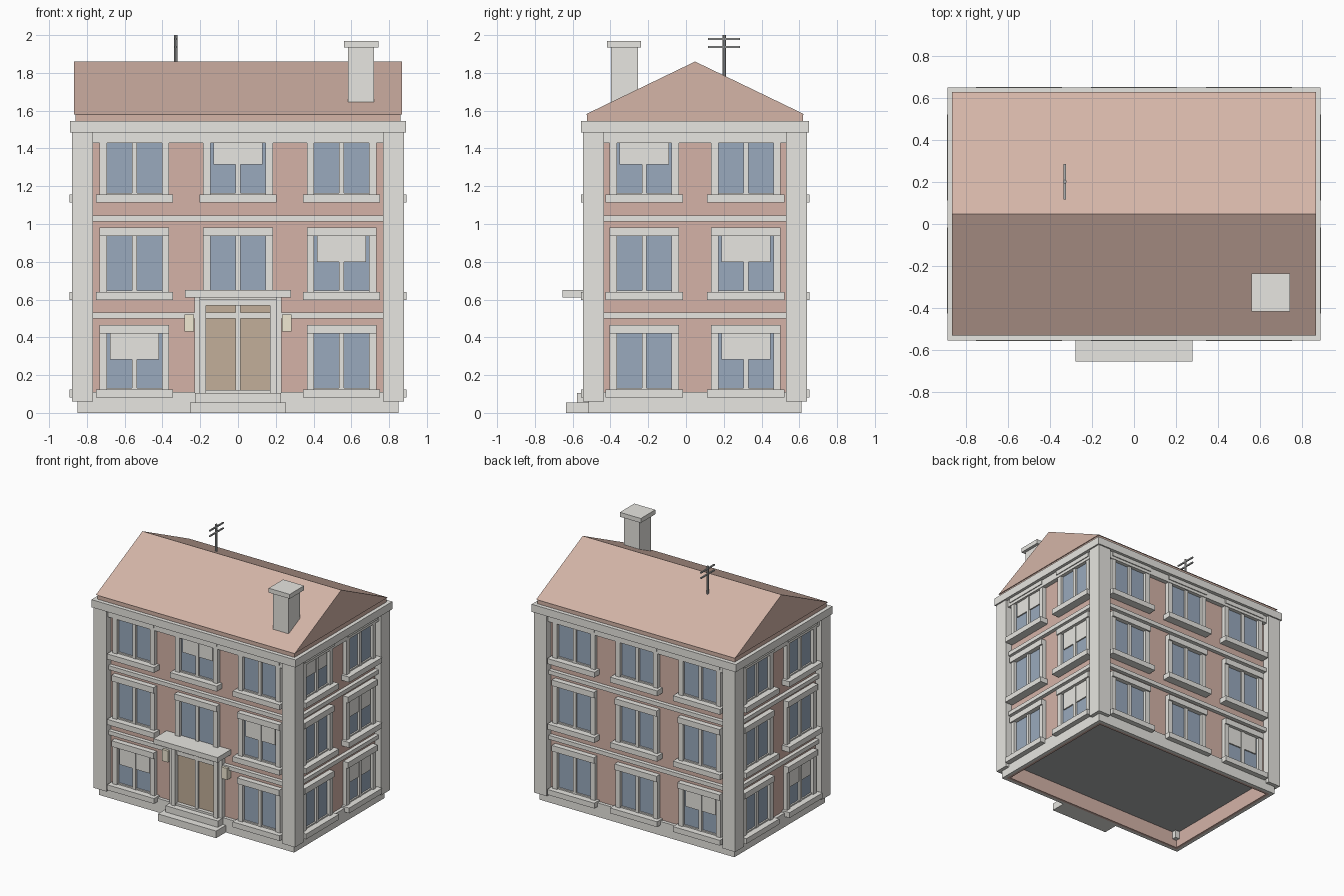
import bpy, bmesh, math
from mathutils import Matrix, Vector

if "Cube" in bpy.data.objects:
    bpy.data.objects.remove(bpy.data.objects["Cube"])

CY = 0.048                 # centre of the house body in y
HX, HY = 0.825, 0.538      # half size of the brick walls
parts = {}


def box(part, x0, x1, y0, y1, z0, z1, m=Matrix()):
    bm = parts.setdefault(part, bmesh.new())
    t = Matrix.Translation(((x0 + x1) / 2, (y0 + y1) / 2, (z0 + z1) / 2))
    s = Matrix.Diagonal((x1 - x0, y1 - y0, z1 - z0, 1))
    bmesh.ops.create_cube(bm, size=1, matrix=m @ t @ s)


def ring(part, d0, d1, z0, z1):
    """Rectangular band round the house, from d0 to d1 outside the wall face."""
    bm = parts.setdefault(part, bmesh.new())
    rows = []
    for d, z in ((d0, z0), (d1, z0), (d1, z1), (d0, z1)):
        rows.append([bm.verts.new((sx * (HX + d), CY + sy * (HY + d), z))
                     for sx, sy in ((-1, -1), (1, -1), (1, 1), (-1, 1))])
    for i in range(4):
        a, b = rows[i], rows[(i + 1) % 4]
        for j in range(4):
            k = (j + 1) % 4
            bm.faces.new((a[j], a[k], b[k], b[j]))


# Walls, floor plate, plinth, string courses, frieze and cornice
ring("brick_walls", -0.02, 0, 0, 1.5)
box("floor_plate", -HX + .01, HX - .01, CY - HY + .01, CY + HY - .01, 0.12, 0.13)
ring("plinth", 0.0, 0.025, 0, 0.11)
for z in (0.50, 1.013):
    ring("string_courses", -0.005, 0.03, z, z + 0.032)
ring("frieze", -0.005, 0.035, 1.43, 1.487)
box("cornice", -0.89, 0.89, CY - 0.603, CY + 0.603, 1.485, 1.545)

# Corner pilasters
for sx in (-1, 1):
    for sy in (-1, 1):
        xs = sorted((sx * 0.767, sx * 0.878))
        ys = sorted((CY + sy * 0.4825, CY + sy * 0.5925))
        box("corner_pilasters", *xs, *ys, 0.06, 1.486)


def window(m, u, half, floor, blind):
    """One window on a wall whose outward direction is local -y."""
    z = 0.516 * floor

    def wb(part, a, b, d0, d1, z0, z1):
        box(part, u + a, u + b, -half - d1, -half - d0, z + z0, z + z1, m)
    wb("window_glass", -0.15, 0.15, -0.01, 0.006, 0.12, 0.425)
    for s in (-1, 1):
        a, b = sorted((s * 0.145, s * 0.184))
        wb("window_jambs", a, b, -0.005, 0.03, 0.12, 0.425)
    wb("window_mullions", -0.013, 0.013, 0, 0.022, 0.12, 0.425)
    wb("window_heads", -0.184, 0.184, -0.005, 0.042, 0.42, 0.466)
    wb("window_rails", -0.146, 0.146, 0, 0.018, 0.12, 0.133)
    wb("window_sills", -0.205, 0.205, -0.005, 0.067, 0.081, 0.123)
    if blind:
        wb("window_blinds", -0.13, 0.13, 0, 0.016, 0.282, 0.42)


# Windows on the four sides: front, right, back, left
LONG, SHORT = (-0.548, 0, 0.548), (-0.269, 0.269)
sides = ((LONG, HY, {(0, 0), (1, 2), (2, 1)}),
         (SHORT, HX, {(0, 2), (1, 1), (1, 0)}),
         (LONG, HY, {(2, 0)}),
         (SHORT, HX, {(1, 0)}))
for k, (cols, half, blinds) in enumerate(sides):
    m = Matrix.Translation((0, CY, 0)) @ Matrix.Rotation(k * math.pi / 2, 4, 'Z')
    for c, u in enumerate(cols):
        for f in range(3):
            if (k, c, f) != (0, 1, 0):      # the entrance takes this place
                window(m, u, half, f, (c, f) in blinds)

# Entrance: steps, double door, surround, canopy and lamps
W = CY - HY
box("lower_step", -0.254, 0.254, -0.635, W, 0, 0.056)
box("upper_step", -0.228, 0.228, -0.577, W, 0.056, 0.106)
box("door_leaves", -0.175, 0.175, W - 0.012, W + 0.01, 0.105, 0.575)
box("door_mullion", -0.013, 0.013, W - 0.03, W, 0.12, 0.57)
box("door_threshold", -0.2, 0.2, W - 0.04, W, 0.1, 0.122)
for s in (-1, 1):
    box("door_surround", *sorted((s * 0.17, s * 0.203)), W - 0.055, W, 0.105, 0.57)
    box("door_surround", *sorted((s * 0.20, s * 0.23)), W - 0.035, W, 0.105, 0.61)
    box("wall_lamps", *sorted((s * 0.233, s * 0.284)), W - 0.05, W, 0.43, 0.52)
box("door_surround", -0.205, 0.205, W - 0.05, W, 0.568, 0.612)
box("canopy", -0.28, 0.28, -0.655, W, 0.61, 0.65)

# Roof: fascia and gabled prism
box("roof_fascia", -0.86, 0.86, CY - 0.572, CY + 0.572, 1.54, 1.582)
bm = parts["gable_roof"] = bmesh.new()
tri = [bm.verts.new((-0.867, y, z)) for y, z in
       ((CY - 0.58, 1.58), (CY + 0.58, 1.58), (CY, 1.86))]
face = bm.faces.new(tri)
ext = bmesh.ops.extrude_face_region(bm, geom=[face], use_keep_orig=True)
bmesh.ops.translate(bm, vec=Vector((1.734, 0, 0)),
                    verts=[g for g in ext["geom"] if isinstance(g, bmesh.types.BMVert)])

# Chimney
box("chimney_stack", 0.583, 0.72, -0.397, -0.255, 1.6, 1.94)
box("chimney_cap", 0.56, 0.743, -0.417, -0.237, 1.935, 1.97)

# Aerial: mast and two crossbars
bm = parts["aerial_mast"] = bmesh.new()
bmesh.ops.create_cone(bm, cap_ends=True, segments=8, radius1=0.009, radius2=0.009,
                      depth=0.26, matrix=Matrix.Translation((-0.33, 0.202, 1.87)))
for z in (1.937, 1.98):
    box("aerial_bars", -0.335, -0.325, 0.117, 0.287, z - 0.005, z + 0.005)

# Materials and objects
colours = {"stone": (0.80, 0.79, 0.75), "brick": (0.66, 0.45, 0.39),
           "roof": (0.66, 0.46, 0.39), "glass": (0.32, 0.40, 0.51),
           "wood": (0.54, 0.43, 0.32), "lamp": (0.87, 0.81, 0.65),
           "metal": (0.42, 0.43, 0.43)}
mats = {}
for n, c in colours.items():
    mats[n] = bpy.data.materials.new(n)
    mats[n].diffuse_color = (*c, 1)
special = {"brick_walls": "brick", "roof_fascia": "roof", "gable_roof": "roof",
           "window_glass": "glass", "door_leaves": "wood", "wall_lamps": "lamp",
           "aerial_mast": "metal", "aerial_bars": "metal", "floor_plate": "metal"}
for name, bm in parts.items():
    bmesh.ops.recalc_face_normals(bm, faces=bm.faces)
    me = bpy.data.meshes.new(name)
    bm.to_mesh(me)
    bm.free()
    me.materials.append(mats[special.get(name, "stone")])
    bpy.context.collection.objects.link(bpy.data.objects.new(name, me))

for m in bpy.data.materials:
    if m.users and not m.is_grease_pencil:
        m.use_nodes = True
        m.node_tree.nodes["Principled BSDF"].inputs["Base Color"].default_value = m.diffuse_color
